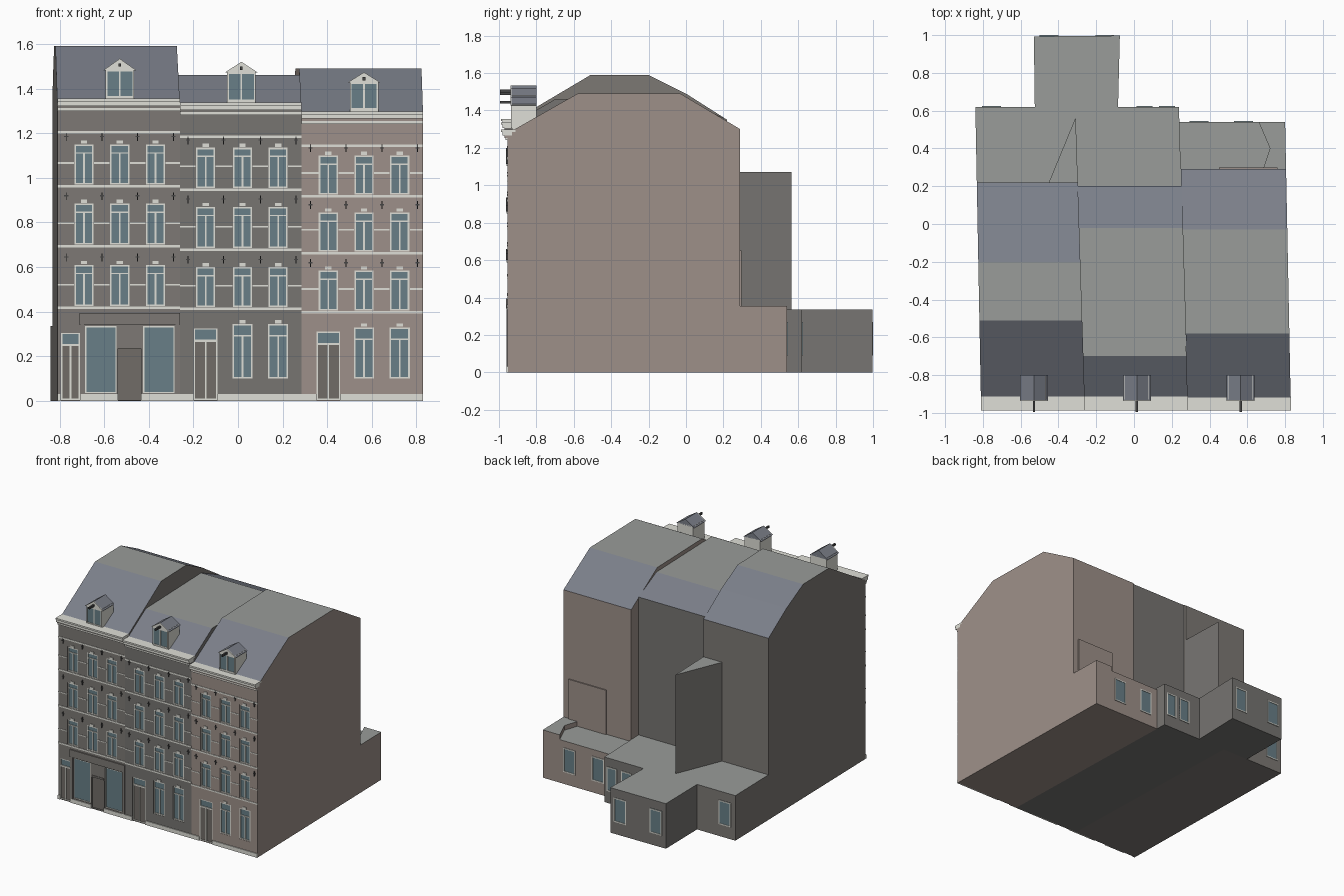
import bpy, bmesh

if "Cube" in bpy.data.objects:
    bpy.data.objects.remove(bpy.data.objects["Cube"])

def mat(name, r, g, b):
    m = bpy.data.materials.new(name)
    m.diffuse_color = tuple((v / 255) ** 2.2 for v in (r, g, b)) + (1,)
    m.use_nodes = True
    m.node_tree.nodes["Principled BSDF"].inputs["Base Color"].default_value = m.diffuse_color
    return m

WALLS = [mat("wall_grey", 124, 120, 116), mat("wall_dark_grey", 118, 116, 113), mat("wall_pink", 156, 143, 136)]
SLATE, FLAT = mat("slate", 122, 126, 136), mat("flat_roof", 152, 155, 152)
WHITE, GLASS = mat("white_stone", 222, 222, 214), mat("glass", 104, 126, 134)
DOOR, IRON = mat("door_grey", 112, 108, 103), mat("iron", 70, 70, 70)

def finish(name, bm, *mats):
    bmesh.ops.recalc_face_normals(bm, faces=bm.faces)
    me = bpy.data.meshes.new(name)
    bm.to_mesh(me)
    bm.free()
    for m in mats:
        me.materials.append(m)
    ob = bpy.data.objects.new(name, me)
    bpy.context.collection.objects.link(ob)
    return ob

def loft(bm, a, b):
    """Closed solid between two matching outlines."""
    va, vb = [bm.verts.new(p) for p in a], [bm.verts.new(p) for p in b]
    bm.faces.new(va)
    bm.faces.new(vb)
    n = len(va)
    return [bm.faces.new((va[i], va[(i + 1) % n], vb[(i + 1) % n], vb[i])) for i in range(n)]

def boxes(name, items, *mats):
    bm = bmesh.new()
    for x0, x1, y0, y1, z0, z1 in items:
        q = [(x0, y0), (x1, y0), (x1, y1), (x0, y1)]
        loft(bm, [(x, y, z0) for x, y in q], [(x, y, z1) for x, y in q])
    return finish(name, bm, *mats)

def prism(name, pts, z0, z1, wall):
    bm = bmesh.new()
    loft(bm, [(x, y, z0) for x, y in pts], [(x, y, z1) for x, y in pts])
    ob = finish(name, bm, wall, FLAT)
    for p in ob.data.polygons:
        p.material_index = int(p.normal.z > .9)
    return ob

# Skewed party lines between the three houses
FY = -.955
def px(i, y):
    return (-.81, -.26, .285, .83)[i] + (-.019, -.032, -.03, -.02)[i] * (y - FY)

def house(i, name, prof):
    bm = bmesh.new()
    loft(bm, [(px(i, y), y, z) for y, z in prof], [(px(i + 1, y), y, z) for y, z in prof])
    ob = finish(name, bm, WALLS[i], SLATE, FLAT)
    for p in ob.data.polygons:
        p.material_index = 2 if p.normal.z > .98 else 1 if p.normal.z > .2 else 0
    return ob

def frame(x0, x1, z0, z1, ya, yb, w=.007):
    return [(x0, x0 + w, ya, yb, z0, z1), (x1 - w, x1, ya, yb, z0, z1),
            (x0, x1, ya, yb, z0, z0 + w), (x0, x1, ya, yb, z1 - w, z1)]

def window(P, x0, x1, z0, z1, transom=.036):
    """Recessed two-sash front window."""
    P["cut"].append((x0, x1, FY - .05, FY + .012, z0, z1))
    P["glass"].append((x0, x1, FY + .008, FY + .016, z0, z1))
    a, b, c = FY + .002, FY + .014, (x0 + x1) / 2
    P["white"] += frame(x0, x1, z0, z1, a, b)
    P["white"].append((x0, x1, a, b, z1 - transom - .006, z1 - transom))
    P["white"].append((c - .004, c + .004, a, b, z0, z1 - transom))
    P["white"].append((c - .014, c + .014, FY - .005, FY + .005, z1 + .003, z1 + .018))

def door(P, x0, x1, z1):
    """Double door with a glazed light above."""
    P["cut"].append((x0, x1, FY - .05, FY + .012, .004, z1))
    P["door"].append((x0, x1, FY + .006, FY + .016, .004, z1 - .055))
    P["glass"].append((x0, x1, FY + .008, FY + .016, z1 - .055, z1))
    a, b, c = FY + .002, FY + .014, (x0 + x1) / 2
    P["white"] += frame(x0, x1, .004, z1, a, b, .006)
    P["white"].append((x0, x1, a, b, z1 - .06, z1 - .05))
    P["white"].append((c - .004, c + .004, a, b, .004, z1 - .055))

def dormer(name, c, base, eave, peak):
    y0, y1, w = -.93, -.8, .064
    boxes(name + "_body", [(c - w, c + w, y0, y1, base - .05, eave)], WHITE)
    bm = bmesh.new()
    tri = [(c - .074, eave - .008), (c + .074, eave - .008), (c, peak)]
    loft(bm, [(x, y0 - .002, z) for x, z in tri], [(x, y1, z) for x, z in tri])
    finish(name + "_roof", bm, SLATE)
    bm = bmesh.new()
    loft(bm, [(x, y0 - .007, z) for x, z in tri], [(x, y0 - .002, z) for x, z in tri])
    finish(name + "_pediment", bm, WHITE)
    boxes(name + "_glass", [(c - w + .004, c + w - .004, y0 - .003, y0 + .01, base, eave - .008)], GLASS)
    fr = frame(c - w + .002, c + w - .002, base, eave - .008, y0 - .006, y0 + .01, .006)
    boxes(name + "_window_frame", fr + [(c - .004, c + .004, y0 - .006, y0 + .01, base, eave - .008)], WHITE)
    boxes(name + "_hoist_beam", [(c - .006, c + .006, -.995, y0 + .02, peak - .036, peak - .022)], IRON)

# Per house: roof profile (y, z), window centres, upper floors, bands, cornice top, dormer
HOUSES = [
    dict(name="left", prof=[(FY, 0), (FY, 1.33), (-.915, 1.35), (-.51, 1.59), (-.2, 1.59), (0, 1.49), (.22, 1.35), (.22, 0)],
         cx=(-.69, -.53, -.37), floors=((.97, 1.15), (.70, .885), (.425, .61)),
         top=1.21, cornice=1.355, dormer=(-.53, 1.36, 1.49, 1.534)),
    dict(name="middle", prof=[(FY, 0), (FY, 1.31), (-.915, 1.335), (-.7, 1.46), (-.02, 1.46), (.2, 1.36), (.2, 0)],
         cx=(-.145, .02, .18), floors=((.955, 1.135), (.685, .87), (.42, .60)),
         top=1.19, cornice=1.337, dormer=(.015, 1.345, 1.48, 1.52)),
    dict(name="right", prof=[(FY, 0), (FY, 1.275), (-.915, 1.30), (-.58, 1.49), (-.03, 1.49), (.29, 1.30), (.29, 0)],
         cx=(.405, .565, .725), floors=((.925, 1.10), (.67, .845), (.405, .585)),
         top=1.15, cornice=1.297, dormer=(.565, 1.307, 1.435, 1.473)),
]

for i, h in enumerate(HOUSES):
    n, cx, x0, x1 = h["name"], h["cx"], px(i, FY), px(i + 1, FY)
    body = house(i, n + "_house", h["prof"])
    P = {k: [] for k in ("cut", "glass", "white", "door", "iron")}
    band = lambda a, b, z, t=.011: P["white"].append((a, b, FY - .003, FY + .004, z - t, z))
    for z0, z1 in h["floors"]:
        for c in cx:
            window(P, c - .043, c + .043, z0, z1)
        band(x0, x1, z0 - .002)
        edges = [x0] + [c + s for c in cx for s in (-.045, .045)] + [x1]
        for a, b in zip(edges[::2], edges[1::2]):
            band(a, b, z0 + .10, .007)
        # iron wall anchors between the windows
        for c in (cx[0] - .08, cx[0] + .08, cx[1] + .08, cx[2] + .08):
            P["iron"].append((c - .002, c + .002, FY - .007, FY, z1 + .015, z1 + .05))
            P["iron"].append((c - .009, c + .009, FY - .006, FY, z1 + .032, z1 + .037))
    band(x0, x1, h["top"])
    # ground floor
    if i:
        zt = (.345, .33)[i - 1]
        door(P, cx[0] - .053, cx[0] + .053, zt - .02)
        for c in cx[1:]:
            window(P, c - .045, c + .045, .10, zt, .05)
    else:
        door(P, -.793, -.708, .305)
        for a, b in ((-.685, -.545), (-.425, -.285)):
            P["cut"].append((a, b, FY - .05, FY + .012, .035, .335))
            P["glass"].append((a, b, FY + .008, FY + .016, .035, .335))
            P["white"] += frame(a, b, .035, .335, FY + .004, FY + .014, .005)
        P["cut"].append((-.537, -.435, FY - .05, FY + .02, .004, .235))
        P["door"].append((-.537, -.435, FY + .014, FY + .03, .004, .235))
        # shop fascia and pilasters
        boxes("shop_fascia", [(-.71, x1, FY - .008, FY, .34, .395), (-.705, -.69, FY - .006, FY, .03, .34),
                              (-.28, x1, FY - .006, FY, .03, .34), (-.537, -.435, FY - .004, FY, .24, .25)], WALLS[0])
    # plinth, split around the doors
    gaps = sorted((c[0], c[1]) for c in P["cut"] if c[4] < .01)
    e = [x0] + [v for g in gaps for v in g] + [x1]
    for a, b in zip(e[::2], e[1::2]):
        P["white"].append((a, b, FY - .006, FY + .004, 0, .03))
    # cut the openings
    cutter = boxes("cutter", P["cut"], WALLS[i])
    cutter.hide_render = True
    md = body.modifiers.new("openings", "BOOLEAN")
    md.object, md.solver = cutter, "EXACT"
    bpy.context.view_layer.objects.active = body
    bpy.ops.object.modifier_apply(modifier=md.name)
    bpy.data.objects.remove(cutter)
    boxes(n + "_window_glass", P["glass"], GLASS)
    boxes(n + "_stone_trim", P["white"], WHITE)
    boxes(n + "_doors", P["door"], DOOR)
    boxes(n + "_wall_anchors", P["iron"], IRON)
    # cornice
    t = h["cornice"]
    boxes(n + "_cornice", [(x0, x1, -.988, -.912, t - .012, t), (x0, x1, -.98, -.93, t - .032, t - .012),
                           (x0, x1, -.965, FY, t - .055, t - .043)], WHITE)
    boxes(n + "_cornice_bed", [(x0, x1, -.97, -.94, t - .043, t - .032)], WALLS[i])
    dormer(n + "_dormer", *h["dormer"])

# Rear extensions
prism("left_extension", [(px(0, .2), .2), (px(1, .2), .2), (px(1, .62), .62), (px(0, .62), .62)], 0, .335, WALLS[0])
prism("middle_extension", [(px(1, .19), .19), (px(2, .19), .19), (px(2, .62), .62), (px(1, .62), .62)], 0, .335, WALLS[1])
prism("rear_annex", [(-.525, .6), (-.085, .6), (-.075, .997), (-.53, .993)], 0, .335, WALLS[1])
prism("right_extension_low", [(px(2, .28), .28), (.68, .28), (.72, .40), (.66, .54), (px(2, .54), .54)], 0, .32, WALLS[2])
prism("right_extension_high", [(.68, .28), (px(3, .28), .28), (px(3, .54), .54), (.66, .54), (.72, .40)], 0, .355, WALLS[2])
prism("stair_wedge", [(-.455, .21), (px(1, .21), .21), (px(1, .565), .565)], .3, 1.07, WALLS[1])
boxes("rear_wall_panel", [(.45, .76, .28, .298, .3, .65)], WALLS[2])

# Rear windows: centre x, half width, wall y
glass, white = [], []
for c, w, y in ((.58, .05, .54), (.345, .05, .54), (.175, .042, .62), (.055, .042, .62),
                (-.155, .05, .995), (-.45, .05, .995), (-.755, .05, .62)):
    glass.append((c - w, c + w, y - .01, y + .002, .09, .27))
    white += frame(c - w, c + w, .09, .27, y - .01, y + .005, .008)
boxes("rear_window_glass", glass, GLASS)
boxes("rear_window_frames", white, WHITE)
